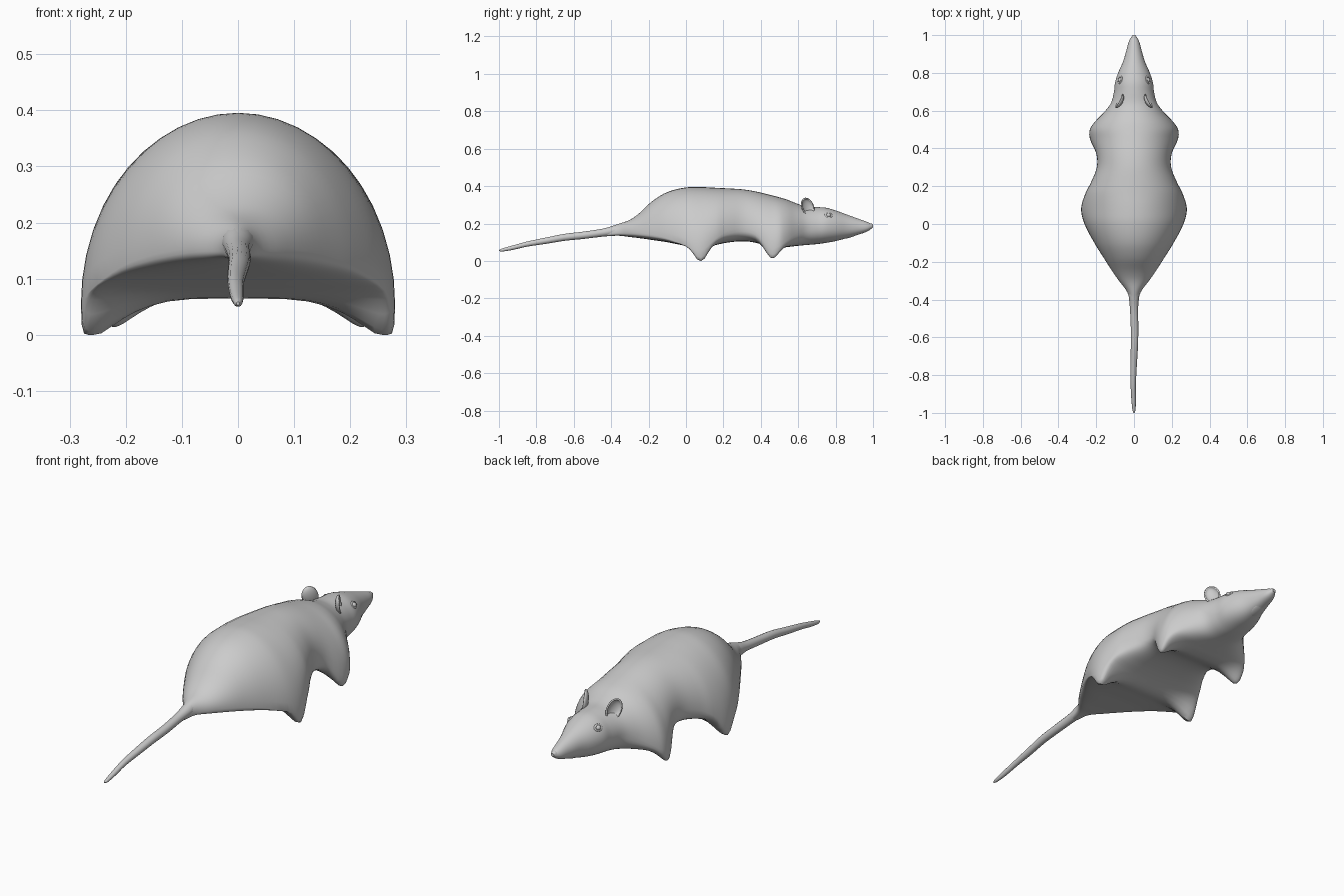
import bpy, bmesh
from math import sin, cos, pi, exp, radians
from mathutils import Vector, Matrix

cube = bpy.data.objects.get("Cube")
if cube:
    bpy.data.objects.remove(cube)

grey = bpy.data.materials.new("plain grey")
grey.use_nodes = True
colour = (0.6, 0.6, 0.6, 1)
grey.diffuse_color = colour
grey.node_tree.nodes["Principled BSDF"].inputs["Base Color"].default_value = colour


def finish(name, bm, mirrored=False, thickness=0):
    """Turn a bmesh into a smooth grey object."""
    bmesh.ops.recalc_face_normals(bm, faces=bm.faces[:])
    mesh = bpy.data.meshes.new(name)
    bm.to_mesh(mesh)
    bm.free()
    mesh.materials.append(grey)
    obj = bpy.data.objects.new(name, mesh)
    bpy.context.scene.collection.objects.link(obj)
    if thickness:
        solid = obj.modifiers.new("Thickness", 'SOLIDIFY')
        solid.thickness = thickness
        solid.offset = 0
    if mirrored:
        obj.modifiers.new("Mirror", 'MIRROR')
    bpy.ops.object.select_all(action='DESELECT')
    obj.select_set(True)
    bpy.context.view_layer.objects.active = obj
    bpy.ops.object.shade_smooth_by_angle(angle=radians(50))
    return obj


def interpolate(stations, steps):
    """Smooth curve through stations, sampled between each pair."""
    pts = [Vector(s) for s in stations]
    last = len(pts) - 1

    def slope(i):
        a, b = pts[max(i - 1, 0)], pts[min(i + 1, last)]
        return (b - a) / (b[0] - a[0])

    result = []
    for i in range(last):
        a, b = pts[i], pts[i + 1]
        gap = b[0] - a[0]
        for k in range(steps):
            t = k / steps
            h = t * t * (3 - 2 * t)
            row = a * (1 - h) + b * h
            row += slope(i) * gap * t * (1 - t) ** 2
            row -= slope(i + 1) * gap * t * t * (1 - t)
            result.append(row)
    return result + [pts[last]]


def loft(name, rings):
    """Skin a row of closed rings and cap both ends."""
    bm = bmesh.new()
    rows = [[bm.verts.new(p) for p in ring] for ring in rings]
    n = len(rows[0])
    for a, b in zip(rows, rows[1:]):
        for i in range(n):
            j = (i + 1) % n
            bm.faces.new((a[i], a[j], b[j], b[i]))
    bm.faces.new(rows[0])
    bm.faces.new(rows[-1])
    return finish(name, bm)


def bump(y, centre, width):
    return exp(-((y - centre) / width) ** 2)


def body_ring(station):
    """Domed back over an arched belly, with feet pulled down at the sides."""
    y, width, top, side, belly = station
    drop = 0.14 * bump(y, 0.08, 0.045) + 0.118 * bump(y, 0.46, 0.048)
    power = 0.6 + 0.3 * min(max((y - 0.55) / 0.15, 0), 1)
    half = []
    for i in range(13):
        t = pi / 2 * i / 12
        half.append((width * sin(t), side + (top - side) * cos(t)))
    for i in range(1, 13):
        t = pi / 2 * i / 12
        s = max(cos(t), 0) ** power if i < 12 else 0
        low = belly - drop * s ** 4
        half.append((width * s, side - (side - low) * sin(t) ** power))
    ring = half + [(-x, z) for x, z in half[-2:0:-1]]
    return [(x, y, max(z, 0)) for x, z in ring]


# Body and head: y, half width, top, height of widest point, belly
body = [
    (-.42, .02, .178, .155, .132), (-.36, .036, .198, .155, .135),
    (-.30, .08, .22, .155, .128), (-.25, .115, .255, .15, .122),
    (-.18, .16, .32, .14, .112), (-.10, .21, .368, .12, .1),
    (0, .262, .393, .08, .08), (.08, .28, .395, .055, .065),
    (.16, .258, .391, .12, .085), (.22, .228, .388, .16, .098),
    (.30, .197, .383, .18, .105), (.37, .199, .372, .16, .098),
    (.45, .233, .353, .07, .073), (.50, .234, .34, .08, .07),
    (.54, .208, .328, .11, .074), (.59, .16, .308, .15, .08),
    (.64, .122, .292, .18, .085), (.70, .106, .288, .18, .09),
    (.75, .1, .284, .185, .097), (.80, .084, .27, .185, .106),
    (.86, .058, .248, .185, .122), (.92, .04, .226, .18, .14),
    (.97, .026, .208, .18, .158), (1, .008, .194, .186, .179),
]
loft("body", [body_ring(s) for s in interpolate(body, 4)])

# Tail: y, sideways drift, height, radius
tail = [
    (-1, 0, .056, .003), (-.985, 0, .058, .008), (-.93, -.002, .07, .012),
    (-.85, -.004, .09, .014), (-.75, -.002, .108, .017),
    (-.65, .002, .126, .019), (-.55, .003, .137, .02),
    (-.44, 0, .152, .022), (-.36, 0, .166, .03), (-.3, 0, .172, .03),
]
loft("tail", [[(x + r * cos(a), y, z + r * sin(a))
               for a in (2 * pi * k / 14 for k in range(14))]
              for y, x, z, r in interpolate(tail, 4)])


def frame(centre, normal, up):
    """Placement whose z axis is the normal and y axis leans along up."""
    n = Vector(normal).normalized()
    x = Vector(up).cross(n).normalized()
    m = Matrix((x, n.cross(x), n)).transposed().to_4x4()
    return Matrix.Translation(centre) @ m


def ball(name, place, size, mirrored=False, cup=False):
    """Ellipsoid, or its hollow back half when cup is set."""
    bm = bmesh.new()
    bmesh.ops.create_uvsphere(bm, u_segments=20, v_segments=12, radius=1)
    if cup:
        bmesh.ops.delete(bm, geom=[v for v in bm.verts if v.co.z > 0.01],
                         context='VERTS')
    bm.transform(place @ Matrix.Diagonal((*size, 1)))
    return finish(name, bm, mirrored, 0.007 if cup else 0)


# Cupped ears leaning back and outward
ball("ears", frame((.08, .652, .289), (.85, .5, .1), (0, -.5, .85)),
     (.034, .049, .018), mirrored=True, cup=True)

# Eyes with raised lids
eye_place = frame((.073, .762, .244), (.8, .2, .55), (0, 0, 1))
ball("eyes", eye_place, (.013, .012, .012), mirrored=True)

bm = bmesh.new()
lid = []
for i in range(20):
    a = 2 * pi * i / 20
    lid.append([bm.verts.new(((.018 + .005 * cos(b)) * cos(a),
                              (.013 + .005 * cos(b)) * sin(a),
                              .005 * sin(b)))
                for b in (2 * pi * k / 8 for k in range(8))])
for i in range(20):
    for k in range(8):
        a, b = lid[i], lid[(i + 1) % 20]
        bm.faces.new((a[k], a[(k + 1) % 8], b[(k + 1) % 8], b[k]))
bm.transform(eye_place)
finish("eyelids", bm, mirrored=True)

# Lower jaw and nose tip
ball("lower_jaw", frame((0, .885, .142), (0, -.35, 1), (0, 1, .35)),
     (.03, .06, .014))
ball("nose", Matrix.Translation((0, .986, .189)), (.014, .014, .012))
